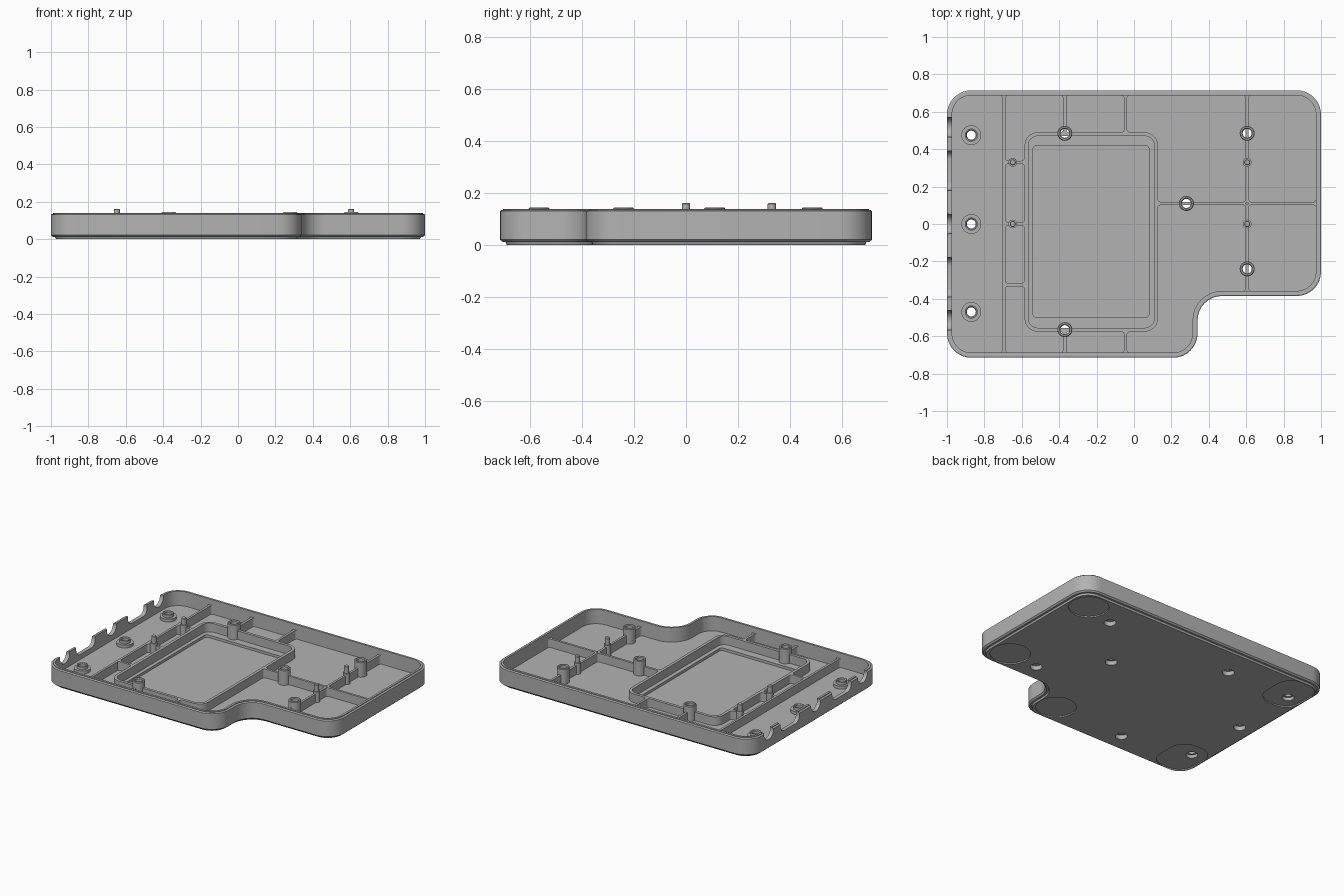
import bpy, bmesh, math
from mathutils import Vector, Matrix

if "Cube" in bpy.data.objects:
    bpy.data.objects.remove(bpy.data.objects["Cube"])

grey = bpy.data.materials.new("plain_grey")
grey.use_nodes = True
grey.diffuse_color = (0.45, 0.45, 0.45, 1)
grey.node_tree.nodes["Principled BSDF"].inputs["Base Color"].default_value = grey.diffuse_color

FLOOR, RIB_TOP, POST_TOP, PIN_TOP = 0.04, 0.10, 0.145, 0.162
SINK = FLOOR - 0.008


def rounded(corners, radius, inset=0.0, steps=8):
    """Anticlockwise right-angled outline, moved inwards, with arcs at the corners."""
    pts = []
    n = len(corners)
    for i in range(n):
        p = Vector(corners[i])
        a = (p - Vector(corners[i - 1])).normalized()
        b = (Vector(corners[(i + 1) % n]) - p).normalized()
        convex = a.x * b.y - a.y * b.x > 0
        s = 1 if convex else -1
        r = radius - s * inset
        p = p + s * (b - a) * inset
        centre = p + (b - a) * r
        for k in range(steps + 1):
            t = k / steps * math.pi / 2
            pts.append(centre - b * r * math.cos(t) + a * r * math.sin(t))
    return [(q.x, q.y) for q in pts]


def rect(x0, x1, y0, y1):
    return [(x0, y0), (x1, y0), (x1, y1), (x0, y1)]


def circle(x, y, r, n=32):
    return [(x + r * math.cos(math.tau * i / n), y + r * math.sin(math.tau * i / n)) for i in range(n)]


def loft(name, rings, closed=False, matrix=None):
    """Join (outline, z) rings; cap the ends unless the rings form a closed loop."""
    bm = bmesh.new()
    loops = [[bm.verts.new((x, y, z)) for x, y in pts] for pts, z in rings]
    pairs = list(zip(loops, loops[1:]))
    if closed:
        pairs.append((loops[-1], loops[0]))
    else:
        bm.faces.new(loops[0][::-1])
        bm.faces.new(loops[-1])
    for low, high in pairs:
        for i in range(len(low)):
            j = (i + 1) % len(low)
            bm.faces.new((low[i], low[j], high[j], high[i]))
    bmesh.ops.recalc_face_normals(bm, faces=bm.faces)
    if matrix:
        bm.transform(matrix)
    mesh = bpy.data.meshes.new(name)
    bm.to_mesh(mesh)
    bm.free()
    mesh.materials.append(grey)
    obj = bpy.data.objects.new(name, mesh)
    bpy.context.collection.objects.link(obj)
    return obj


def activate(obj):
    bpy.ops.object.select_all(action='DESELECT')
    obj.select_set(True)
    bpy.context.view_layer.objects.active = obj


def smooth(obj):
    activate(obj)
    bpy.ops.object.shade_smooth_by_angle(angle=math.radians(30))


def cut(target, pts, z0, z1, matrix=None):
    cutter = loft("cutter", [(pts, z0), (pts, z1)], matrix=matrix)
    cutter.hide_render = True
    mod = target.modifiers.new("cut", 'BOOLEAN')
    mod.operation, mod.solver, mod.object = 'DIFFERENCE', 'EXACT', cutter
    activate(target)
    bpy.ops.object.modifier_apply(modifier=mod.name)
    bpy.data.objects.remove(cutter)


# Tray shell: stepped base, outer wall, rim lip, inner wall and floor
outline = [(-1, -0.715), (0.34, -0.715), (0.34, -0.385), (1, -0.385), (1, 0.715), (-1, 0.715)]
section = [(0.027, 0), (0.022, 0.012), (0.010, 0.013), (0, 0.022), (0, 0.131), (0.006, 0.135),
           (0.012, 0.135), (0.012, 0.14), (0.027, 0.14), (0.027, FLOOR)]
tray = loft("tray_shell", [(rounded(outline, 0.13, d), z) for d, z in section])

# Shallow pocket in the floor
cut(tray, rounded(rect(-0.54, 0.08, -0.5, 0.42), 0.02), 0.022, 0.1)

# Foot recesses underneath
for x, y in ((0.835, 0.55), (0.835, -0.22), (0.18, -0.55)):
    cut(tray, circle(x, y, 0.128, 48), -0.05, 0.008)
for s in (-1, 1):
    y0, y1 = sorted((s * 0.36, s * 0.685))
    cut(tray, rounded(rect(-0.968, -0.70, y0, y1), 0.11), -0.05, 0.008)

# Screw holes with countersunk undersides
posts = [(-0.37, 0.485), (-0.37, -0.565), (0.28, 0.11), (0.605, 0.485), (0.605, -0.24)]
bosses = [(-0.87, y) for y in (-0.47, 0, 0.475)]
for x, y in posts + bosses:
    cut(tray, circle(x, y, 0.038), -0.05, 0.03)
    cut(tray, circle(x, y, 0.024), -0.05, 0.2)

# Cable notches along the left-hand wall, cut along x
along_x = Matrix(((0, 0, 1, 0), (1, 0, 0, 0), (0, 1, 0, 0), (0, 0, 0, 1)))
for y in (-0.515, 0, 0.517):
    cut(tray, circle(y, 0.13, 0.053), -1.1, -0.95, along_x)
for y in (-0.285, 0.285):
    cut(tray, rounded(rect(y - 0.105, y + 0.105, 0.075, 0.3), 0.045), -1.1, -0.95, along_x)
smooth(tray)

# Rounded frame around the pocket
frame = rect(-0.585, 0.128, -0.575, 0.49)
outer, inner = rounded(frame, 0.07), rounded(frame, 0.07, 0.02)
smooth(loft("pocket_frame", [(outer, SINK), (outer, RIB_TOP), (inner, RIB_TOP), (inner, SINK)], True))


def rib(name, start, end, width=0.016, flare=0.02):
    """Straight rib that widens in a small fillet at both ends."""
    a, b = Vector(start), Vector(end)
    half = (b - a).length / 2
    arc = [k / 5 * math.pi / 2 for k in range(6)]
    side = [(half - flare + flare * math.sin(t), width / 2 + flare * (1 - math.cos(t))) for t in arc]
    pts = ([(x, -y) for x, y in side] + side[::-1]
           + [(-x, y) for x, y in side] + [(-x, -y) for x, y in side[::-1]])
    mid, d = (a + b) / 2, (b - a).normalized()
    pts = [(mid.x + d.x * x - d.y * y, mid.y + d.y * x + d.x * y) for x, y in pts]
    smooth(loft(name, [(pts, SINK), (pts, RIB_TOP)]))


# Stiffening ribs
WALL = 0.69
rib("long_rib", (-0.695, -WALL), (-0.695, WALL))
for x in (-0.37, -0.045):
    rib("back_rib", (x, 0.488), (x, WALL))
    rib("front_rib", (x, -WALL), (x, -0.573))
for y in (-0.325, 0, 0.33):
    rib("short_rib", (-0.69, y), (-0.583, y))
rib("cross_rib_inner", (0.126, 0.11), (0.6, 0.11))
rib("cross_rib_outer", (0.61, 0.11), (0.975, 0.11))
rib("side_rib_back", (0.605, 0.115), (0.605, WALL))
rib("side_rib_front", (0.605, -0.36), (0.605, 0.105))


def tube(name, x, y, hole, profile):
    rings = [(circle(x, y, r), z) for r, z in profile]
    top = profile[-1][1]
    rings += [(circle(x, y, hole + 0.005), top), (circle(x, y, hole), top - 0.005),
              (circle(x, y, hole), SINK)]
    smooth(loft(name, rings, True))


# Hollow screw posts and low stepped bosses
for x, y in posts:
    tube("screw_post", x, y, 0.024, [(0.04, SINK), (0.04, POST_TOP - 0.004), (0.036, POST_TOP)])
for x, y in bosses:
    tube("screw_boss", x, y, 0.024, [(0.053, SINK), (0.053, 0.06), (0.035, 0.06), (0.035, 0.08)])

# Locating pins on supporting bosses
for x in (-0.648, 0.605):
    for y in (0, 0.33):
        rings = [(0.023, SINK), (0.023, 0.115), (0.016, 0.115), (0.016, PIN_TOP - 0.004), (0.013, PIN_TOP)]
        smooth(loft("locating_pin", [(circle(x, y, r, 24), z) for r, z in rings]))
